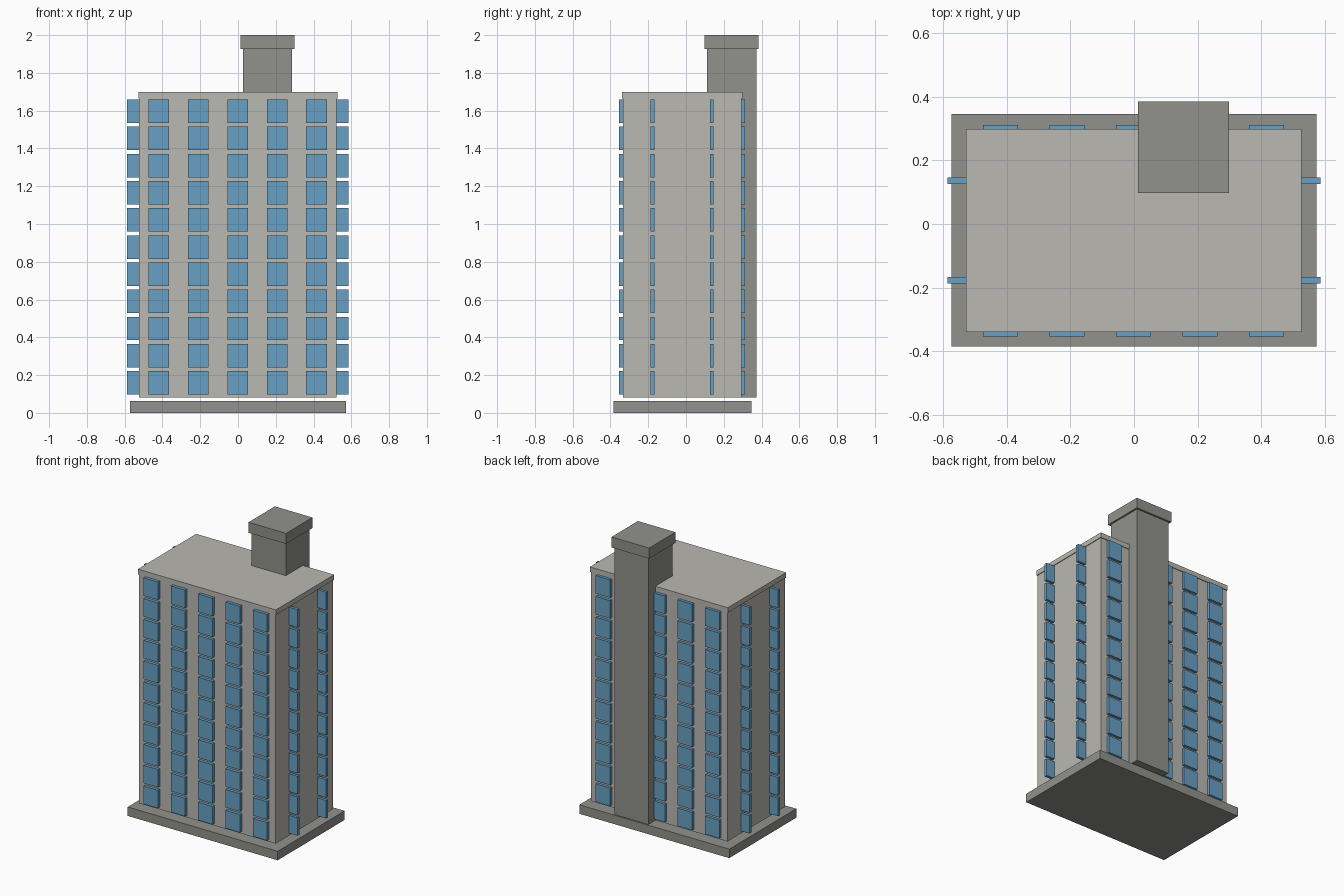
import bpy
import bmesh
from mathutils import Matrix, Vector

if "Cube" in bpy.data.objects:
    bpy.data.objects.remove(bpy.data.objects["Cube"])


def material(name, color):
    m = bpy.data.materials.new(name)
    m.diffuse_color = (*color, 1.0)
    m.use_nodes = True
    m.node_tree.nodes["Principled BSDF"].inputs["Base Color"].default_value = m.diffuse_color
    return m


wall = material("warm_grey_wall", (0.491, 0.479, 0.445))
concrete = material("dark_grey_concrete", (0.283, 0.283, 0.262))
glass = material("blue_glass", (0.136, 0.352, 0.552))


def add_boxes(name, boxes, mat):
    """One object made of boxes, each given as (x0, x1, y0, y1, z0, z1)."""
    bm = bmesh.new()
    for x0, x1, y0, y1, z0, z1 in boxes:
        center = Vector((x0 + x1, y0 + y1, z0 + z1)) / 2
        size = Matrix.Diagonal((x1 - x0, y1 - y0, z1 - z0, 1))
        bmesh.ops.create_cube(bm, size=1, matrix=Matrix.Translation(center) @ size)
    mesh = bpy.data.meshes.new(name)
    bm.to_mesh(mesh)
    bm.free()
    mesh.materials.append(mat)
    obj = bpy.data.objects.new(name, mesh)
    bpy.context.collection.objects.link(obj)
    return obj


# Ground slab, with the tower floating just above it
add_boxes("base_slab", [(-0.573, 0.573, -0.385, 0.346, 0, 0.062)], concrete)

# Tower body and flat roof
add_boxes("tower_body", [(-0.523, 0.521, -0.333, 0.293, 0.081, 1.664)], wall)
add_boxes("roof_slab", [(-0.528, 0.526, -0.339, 0.298, 1.664, 1.699)], wall)

# Stair shaft at the back and its cap
add_boxes("stair_shaft", [(0.026, 0.287, 0.112, 0.372, 0.081, 1.927)], concrete)
add_boxes("shaft_cap", [(0.012, 0.299, 0.098, 0.385, 1.927, 2.0)], concrete)

# Window grid: eleven floors, five columns
FLOORS = [0.097 + 0.1438 * i for i in range(11)]
COLUMNS = [-0.419 + 0.2088 * i for i in range(5)]
W, H = 0.055, 0.124  # half width, height

add_boxes("front_windows",
          [(x - W, x + W, -0.354, -0.331, z, z + H) for x in COLUMNS for z in FLOORS], glass)
# The fourth back column is taken by the stair shaft
add_boxes("back_windows",
          [(x - W, x + W, 0.290, 0.312, z, z + H)
           for i, x in enumerate(COLUMNS) if i != 3 for z in FLOORS], glass)

# Side windows stand out from the end walls as fins
for side, cx in (("left", -0.532), ("right", 0.531)):
    add_boxes(side + "_window_fins",
              [(cx - W, cx + W, y - 0.01, y + 0.01, z, z + H)
               for y in (-0.177, 0.136) for z in FLOORS], glass)
